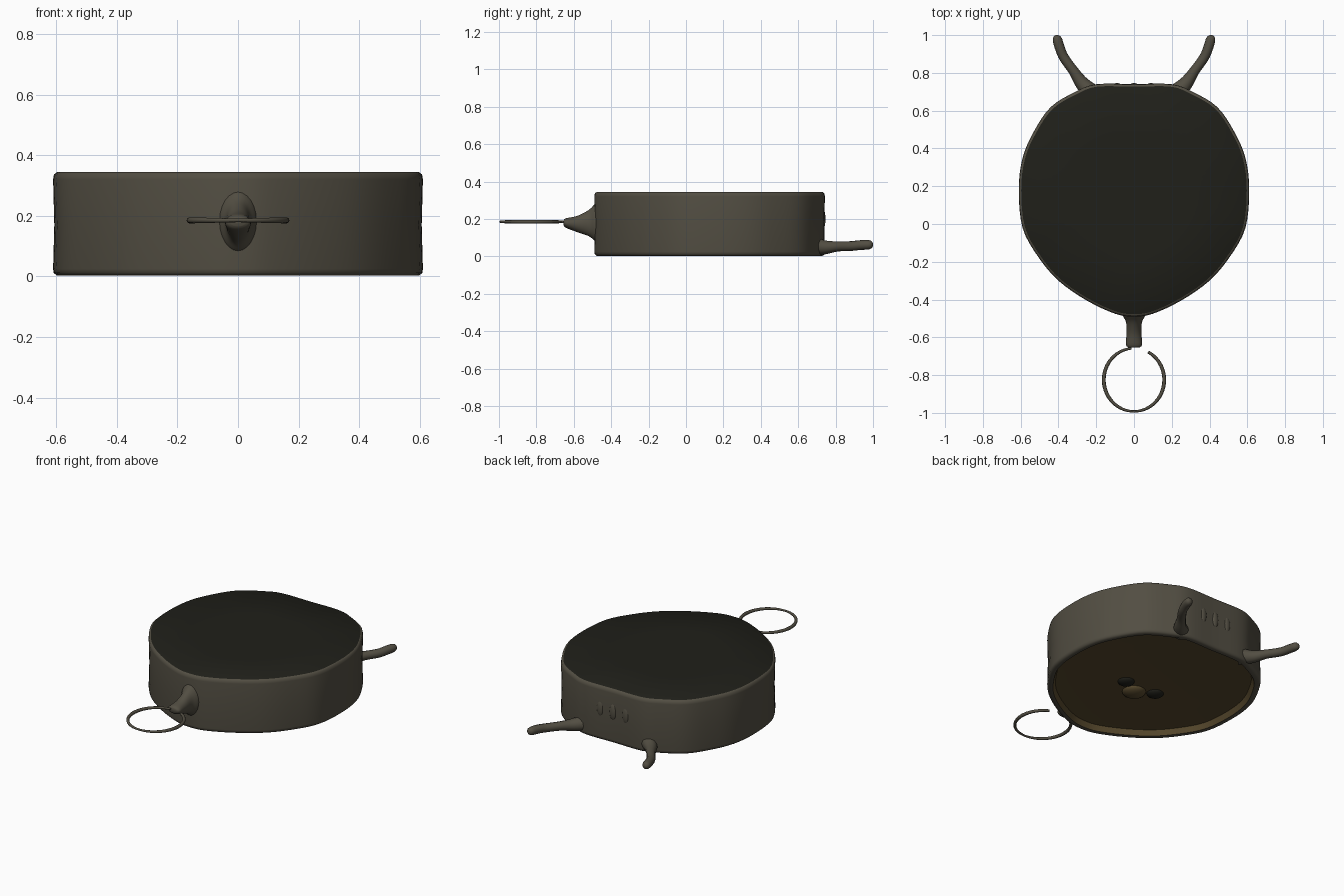
import bpy, bmesh, math
from mathutils import Vector

if "Cube" in bpy.data.objects:
    bpy.data.objects.remove(bpy.data.objects["Cube"])


def material(name, rgb):
    m = bpy.data.materials.new(name)
    m.diffuse_color = (*rgb, 1)
    m.use_nodes = True
    m.node_tree.nodes["Principled BSDF"].inputs["Base Color"].default_value = m.diffuse_color
    return m


STEEL = material("worn_metal", (0.085, 0.076, 0.055))
DARK = material("dark_lid", (0.014, 0.014, 0.010))
BROWN = material("brown_base", (0.095, 0.066, 0.026))


def spline(pts, steps, closed=False):
    """Catmull-Rom curve through points of any dimension."""
    n, out = len(pts), []
    for i in range(n if closed else n - 1):
        ids = [i - 1, i, i + 1, i + 2]
        a, b, c, d = [Vector(pts[k % n if closed else min(max(k, 0), n - 1)]) for k in ids]
        for s in range(steps):
            t = s / steps
            out.append(0.5 * (2 * b + (c - a) * t + (2 * a - 5 * b + 4 * c - d) * t * t
                              + (3 * b - a - 3 * c + d) * t ** 3))
    return out if closed else out + [Vector(pts[-1])]


def skin(name, rings, mats, bands=None, angle=40):
    """Join equal rings of points with quads and cap both ends."""
    bm = bmesh.new()
    vs = [[bm.verts.new(p) for p in r] for r in rings]
    n = len(vs[0])
    for k in range(len(vs) - 1):
        for i in range(n):
            j = (i + 1) % n
            f = bm.faces.new((vs[k][i], vs[k][j], vs[k + 1][j], vs[k + 1][i]))
            f.material_index = bands[k] if bands else 0
    for r, b in ((vs[0], 0), (vs[-1], -1)):
        f = bm.faces.new(r)
        f.material_index = bands[b] if bands else 0
    bmesh.ops.recalc_face_normals(bm, faces=bm.faces)
    me = bpy.data.meshes.new(name)
    bm.to_mesh(me)
    bm.free()
    for m in mats:
        me.materials.append(m)
    ob = bpy.data.objects.new(name, me)
    bpy.context.collection.objects.link(ob)
    smooth(ob, angle)
    return ob


def smooth(ob, angle=40):
    bpy.ops.object.select_all(action='DESELECT')
    ob.select_set(True)
    bpy.context.view_layer.objects.active = ob
    bpy.ops.object.shade_smooth_by_angle(angle=math.radians(angle))


def tube(name, path, mat, sides=12):
    """Round tube; each path entry is x, y, z, radius."""
    rings = []
    for i, p in enumerate(path):
        a, b = path[max(i - 1, 0)].xyz, path[min(i + 1, len(path) - 1)].xyz
        u = (b - a).cross(Vector((0, 0, 1))).normalized()
        v = u.cross(b - a).normalized()
        rings.append([p.xyz + p.w * (u * math.cos(t) + v * math.sin(t))
                      for t in (2 * math.pi * k / sides for k in range(sides))])
    return skin(name, rings, [mat], angle=70)


def blob(name, loc, size, mat):
    bpy.ops.mesh.primitive_uv_sphere_add(segments=20, ring_count=12, location=loc)
    ob = bpy.context.object
    ob.name = name
    ob.scale = size
    ob.data.materials.append(mat)
    smooth(ob, 60)


# Drum body: half outline, mirrored, flat at the back and pointed at the front
half = [(0.10, -0.475), (0.25, -0.405), (0.40, -0.30), (0.51, -0.17), (0.59, -0.02),
        (0.61, 0.18), (0.59, 0.35), (0.53, 0.49), (0.44, 0.62), (0.31, 0.70), (0.20, 0.74)]
outline = [(0, -0.49)] + half + [(0, 0.74)] + [(-x, y) for x, y in reversed(half)]
outline = spline(outline, 4, closed=True)


def body_ring(inset, z):
    s = 1 - inset / 0.61
    return [(p.x * s, 0.12 + (p.y - 0.12) * s, z) for p in outline]


# Rings run from recessed underside, over the rim and wall, to the lid
levels = [(0.20, 0.042), (0.05, 0.038), (0.035, 0.005), (0.012, 0.003), (0.002, 0.012),
          (0.0, 0.025), (0.004, 0.17), (0.0, 0.32), (0.003, 0.337), (0.013, 0.344), (0.3, 0.345)]
skin("drum_body", [body_ring(*l) for l in levels], [STEEL, DARK, BROWN],
     [2, 2, 0, 0, 0, 0, 0, 0, 0, 1], angle=50)

# Front lug: tapering elliptical sections (y, centre z, half width, half height)
lug = spline([(-0.45, 0.185, 0.07, 0.12), (-0.485, 0.182, 0.06, 0.10), (-0.52, 0.178, 0.042, 0.07),
              (-0.58, 0.173, 0.04, 0.044), (-0.64, 0.178, 0.042, 0.026), (-0.655, 0.18, 0.025, 0.014)], 4)
skin("front_lug", [[(s[2] * math.cos(t), s[0], s[1] + s[3] * math.sin(t))
                    for t in (2 * math.pi * k / 24 for k in range(24))] for s in lug],
     [STEEL], angle=70)

# Thin open pull ring, thicker at its sides
ring = []
for i in range(57):
    t = math.radians(62 - 327 * i / 56)
    ring.append(Vector((0.16 * math.cos(t), -0.825 + 0.167 * math.sin(t),
                        0.185, 0.006 + 0.004 * abs(math.cos(t)))))
tube("pull_ring", ring, STEEL, 8)

# Two splayed rear prongs with flared roots
prong = [(0.22, 0.69, 0.055, 0.05), (0.275, 0.745, 0.048, 0.037), (0.32, 0.81, 0.053, 0.027),
         (0.37, 0.88, 0.055, 0.026), (0.392, 0.93, 0.06, 0.026), (0.405, 0.975, 0.062, 0.025),
         (0.407, 0.993, 0.062, 0.018), (0.407, 1.0, 0.062, 0.006)]
for side, sx in (("right", 1), ("left", -1)):
    tube("rear_prong_" + side, spline([(x * sx, y, z, r) for x, y, z, r in prong], 4), STEEL)

# Three raised studs on the back wall
for i in range(3):
    blob(f"back_stud_{i + 1}", ((i - 1) * 0.09, 0.73, 0.20), (0.024, 0.016, 0.055), STEEL)

# Central knob and two side knobs under the base
blob("base_knob", (0, 0, 0.045), (0.07, 0.07, 0.035), BROWN)
for sx in (-1, 1):
    blob("base_side_knob", (sx * 0.11, 0.06, 0.045), (0.05, 0.05, 0.025), DARK)
